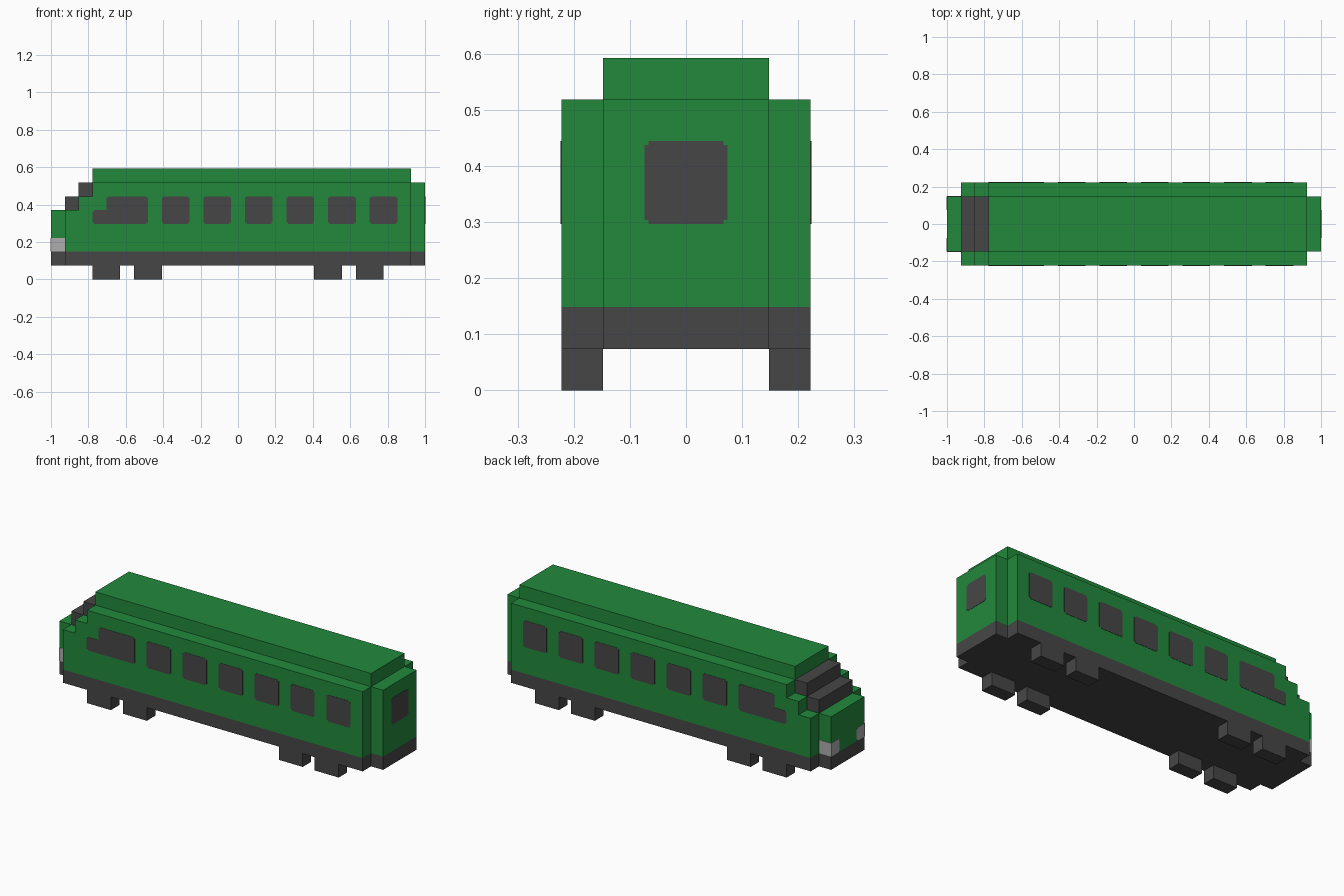
import bpy, bmesh
from mathutils import Vector

if "Cube" in bpy.data.objects:
    bpy.data.objects.remove(bpy.data.objects["Cube"])

U = 2 / 27          # one block of the model
N = 0.1             # window corner notch, in blocks
T = 0.02            # painted plate thickness, in blocks


def material(name, r, g, b):
    m = bpy.data.materials.new(name)
    m.diffuse_color = (r, g, b, 1)
    m.use_nodes = True
    m.node_tree.nodes["Principled BSDF"].inputs["Base Color"].default_value = m.diffuse_color
    return m


GREEN = material("body green", 0.016, 0.25, 0.045)
DARK = material("dark grey", 0.062, 0.062, 0.062)
LIGHT = material("lamp grey", 0.42, 0.42, 0.42)


def prism(name, pts, axis, lo, hi, mat, mirror=False):
    """Extrude a 2D outline along an axis. x counts blocks from the nose, y from the middle, z from the ground."""
    def place(p, d):
        x, y, z = {"x": (d, p[0], p[1]), "y": (p[0], d, p[1]), "z": (p[0], p[1], d)}[axis]
        return Vector((x * U - 1, y * U, z * U))
    bm = bmesh.new()
    a = [bm.verts.new(place(p, lo)) for p in pts]
    b = [bm.verts.new(place(p, hi)) for p in pts]
    bm.faces.new(a)
    bm.faces.new(b)
    for i in range(len(pts)):
        j = (i + 1) % len(pts)
        bm.faces.new((a[i], a[j], b[j], b[i]))
    bmesh.ops.recalc_face_normals(bm, faces=bm.faces[:])
    me = bpy.data.meshes.new(name)
    bm.to_mesh(me)
    bm.free()
    me.materials.append(mat)
    ob = bpy.data.objects.new(name, me)
    bpy.context.collection.objects.link(ob)
    if mirror:
        mod = ob.modifiers.new("mirror", "MIRROR")
        mod.use_axis = (False, True, False)
        mod.use_mirror_merge = False
    return ob


def rect(a0, b0, a1, b1):
    return [(a0, b0), (a1, b0), (a1, b1), (a0, b1)]


def notched(a0, b0, a1, b1):
    """Rectangle with a small square notch in every corner."""
    return [(a0 + N, b0), (a1 - N, b0), (a1 - N, b0 + N), (a1, b0 + N),
            (a1, b1 - N), (a1 - N, b1 - N), (a1 - N, b1), (a0 + N, b1),
            (a0 + N, b1 - N), (a0, b1 - N), (a0, b0 + N), (a0 + N, b0 + N)]


# Green body: stepped side profile, plus narrower nose, tail and roof
prism("body", [(1, 2), (26, 2), (26, 7), (3, 7), (3, 6), (2, 6), (2, 5), (1, 5)],
      "y", -3, 3, GREEN)
prism("nose", rect(0, 2, 1, 5), "y", -2, 2, GREEN)
prism("tail", rect(26, 2, 27, 7), "y", -2, 2, GREEN)
prism("roof", rect(3, 7, 26, 8), "y", -2, 2, GREEN)

# Dark chassis skirt following the body outline
prism("skirt", [(0, -2), (1, -2), (1, -3), (26, -3), (26, -2), (27, -2),
                (27, 2), (26, 2), (26, 3), (1, 3), (1, 2), (0, 2)], "z", 1, 2, DARK)

# Stepped dark windscreen
prism("windscreen_lower", rect(1, 5, 2, 6), "y", -2, 2, DARK)
prism("windscreen_upper", rect(2, 6, 3, 7), "y", -2, 2, DARK)

# Wheels, one pair of blocks per bogie side
for i, x in enumerate((3, 6, 19, 22)):
    prism(f"wheel_{i + 1}", rect(x, 0, x + 2, 1), "y", -3, -2, DARK, mirror=True)

# Side windows
for i in range(6):
    x = 8 + 3 * i
    prism(f"side_window_{i + 1}", notched(x, 4, x + 2, 6), "y", -3 - T, -3, DARK, mirror=True)

# Stepped cab window
prism("cab_window",
      [(3 + N, 4), (7 - N, 4), (7 - N, 4 + N), (7, 4 + N), (7, 6 - N), (7 - N, 6 - N),
       (7 - N, 6), (4 + N, 6), (4 + N, 6 - N), (4, 6 - N), (4, 5), (3 + N, 5),
       (3 + N, 5 - N), (3, 5 - N), (3, 4 + N), (3 + N, 4 + N)],
      "y", -3 - T, -3, DARK, mirror=True)

# Rear window
prism("rear_window", notched(-1, 4, 1, 6), "x", 27, 27 + T, DARK)

# Headlamps wrapping the nose corners
prism("headlamp_side", rect(0, 2, 1, 3), "y", -2 - T, -2, LIGHT, mirror=True)
prism("headlamp_front",
      [(-2, 2), (-1 - N, 2), (-1 - N, 2 + N), (-1, 2 + N), (-1, 3 - N),
       (-1 - N, 3 - N), (-1 - N, 3), (-2, 3)], "x", -T, 0, LIGHT, mirror=True)
